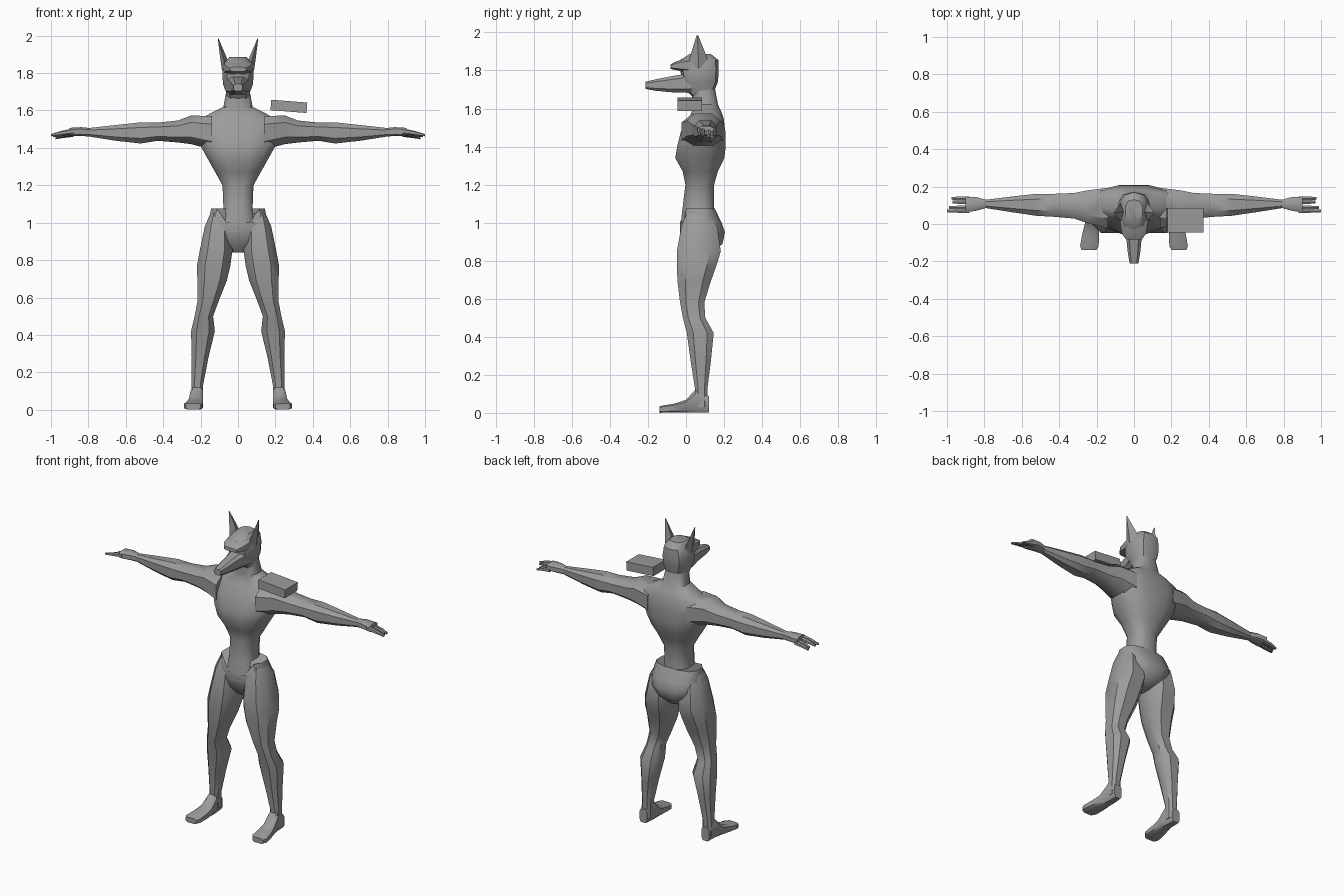
import bpy, bmesh, math

grey = bpy.data.materials.new("body_grey")
grey.diffuse_color = (0.33, 0.33, 0.33, 1)


def finish(name, bm, mirror=False, angle=40):
    bmesh.ops.recalc_face_normals(bm, faces=bm.faces)
    me = bpy.data.meshes.new(name)
    bm.to_mesh(me)
    bm.free()
    me.materials.append(grey)
    ob = bpy.data.objects.new(name, me)
    bpy.context.collection.objects.link(ob)
    bpy.ops.object.select_all(action='DESELECT')
    ob.select_set(True)
    bpy.context.view_layer.objects.active = ob
    bpy.ops.object.shade_smooth_by_angle(angle=math.radians(angle))
    if mirror:
        ob.modifiers.new("mirror", 'MIRROR').use_clip = False
    return ob


def loft(name, axis, rows, n=10, power=0.75, mirror=False, tweak=None, angle=40):
    """Skin of rounded sections; each row is (position, u0, u1, v0, v1)."""
    bm = bmesh.new()
    rings = []
    for t, u0, u1, v0, v1 in rows:
        ring = []
        for i in range(n):
            a = 2 * math.pi * (i + (0.5 if n > 4 else 0)) / n
            c, s = math.cos(a), math.sin(a)
            c = math.copysign(abs(c) ** power, c)
            s = math.copysign(abs(s) ** power, s)
            # stretch so that the section fills its given extents
            k = math.cos(math.pi / n) ** power if n > 4 and n % 4 else 1
            u = (u0 + u1) / 2 + (u1 - u0) / 2 * c / k
            v = (v0 + v1) / 2 + (v1 - v0) / 2 * s
            p = {'x': (t, u, v), 'y': (u, t, v), 'z': (u, v, t)}[axis]
            ring.append(bm.verts.new(tweak(*p) if tweak else p))
        rings.append(ring)
    for a, b in zip(rings, rings[1:]):
        for i in range(n):
            j = (i + 1) % n
            bm.faces.new((a[i], a[j], b[j], b[i]))
    bm.faces.new(rings[0])
    bm.faces.new(rings[-1])
    return finish(name, bm, mirror, angle)


def sym(rows):
    return [(t, -h, h, a, b) for t, h, a, b in rows]


# Torso with narrow waist, deep chest and neck
loft("torso", 'z', sym([
    (0.95, .12, -.035, .17), (1.08, .08, -.02, .15), (1.20, .085, -.005, .15),
    (1.27, .125, -.02, .17), (1.34, .165, -.06, .205), (1.40, .20, -.05, .212),
    (1.48, .235, -.03, .21), (1.55, .22, .015, .20), (1.59, .14, .03, .185),
    (1.62, .08, .03, .17), (1.70, .065, .03, .155)]), n=12)


# Pelvis, whose rim dips at the front centre
def dip(x, y, z):
    return (x, y, z - 0.09 if z > 1.05 and y < 0.05 and abs(x) < 0.11 else z)


loft("pelvis", 'z', sym([
    (0.84, .035, .02, .14), (0.89, .11, -.02, .195), (0.95, .155, -.035, .208),
    (1.0, .165, -.035, .19), (1.075, .147, -.02, .153)]), n=12, tweak=dip)

# Legs
loft("leg", 'z', [
    (1.05, .07, .15, .0, .12), (.98, .035, .182, -.03, .17),
    (.85, .025, .21, -.055, .19), (.77, .035, .225, -.055, .165),
    (.69, .055, .222, -.05, .135), (.58, .10, .22, -.035, .10),
    (.50, .13, .235, -.02, .105), (.42, .12, .255, .0, .15),
    (.28, .155, .25, .02, .135), (.13, .185, .25, .045, .115),
    (.03, .185, .255, .04, .118)], n=8, mirror=True)

# Feet
loft("foot", 'y', [
    (.12, .195, .25, 0, .09), (.05, .185, .255, 0, .125), (0, .185, .265, 0, .07),
    (-.06, .185, .28, 0, .05), (-.12, .187, .29, 0, .04), (-.14, .20, .28, 0, .035)],
    n=8, power=0.5, mirror=True)

# Arms with shoulder cap
loft("arm", 'x', [
    (.14, -.03, .20, 1.385, 1.575), (.25, .0, .185, 1.415, 1.578),
    (.32, .025, .17, 1.425, 1.55), (.43, .035, .165, 1.435, 1.538),
    (.52, .04, .165, 1.42, 1.54), (.65, .06, .15, 1.435, 1.525),
    (.80, .085, .13, 1.46, 1.507)], n=8, mirror=True)

# Hands: palm and four fingers
loft("palm", 'x', [
    (.79, .085, .13, 1.46, 1.507), (.84, .07, .145, 1.462, 1.512),
    (.90, .06, .148, 1.462, 1.508)], n=8, power=0.6, mirror=True)
for i, (y, tip, drop) in enumerate([(.07, 1.0, .0), (.088, .99, .005),
                                    (.118, .97, .012), (.137, .975, .016)]):
    loft(f"finger_{i + 1}", 'x', [
        (.88, y - .011, y + .011, 1.475 - drop, 1.503 - drop),
        (.94, y - .010, y + .010, 1.468 - drop, 1.492 - drop),
        (tip, y - .007, y + .007, 1.462 - drop, 1.474 - drop)], n=6, mirror=True)

# Head: skull, brow, snout
loft("skull", 'z', sym([
    (1.665, .062, .03, .152), (1.70, .065, .0, .152), (1.74, .08, -.02, .168),
    (1.80, .084, -.03, .172), (1.855, .072, -.03, .17), (1.887, .045, .02, .13)]))
loft("brow", 'y', sym([
    (-.082, .045, 1.808, 1.832), (-.05, .068, 1.80, 1.85), (.04, .083, 1.78, 1.875)]),
    n=8, power=0.6, angle=30)
loft("snout", 'y', sym([
    (.03, .07, 1.68, 1.79), (-.06, .045, 1.682, 1.775),
    (-.16, .034, 1.692, 1.755), (-.212, .024, 1.702, 1.742)]),
    n=8, power=0.6, angle=30)

# Pointed ears
loft("ear", 'z', [
    (1.81, .04, .085, .01, .12), (1.87, .055, .094, .02, .11),
    (1.985, .104, .108, .056, .064)], n=4, mirror=True, angle=25)

# Floating block above the shoulder
bm = bmesh.new()
bmesh.ops.create_cube(bm, size=1)
bmesh.ops.scale(bm, vec=(.193, .13, .056), verts=bm.verts)
block = finish("shoulder_block", bm)
block.location = (.272, .02, 1.622)
block.rotation_euler = (0, math.radians(4.5), 0)
